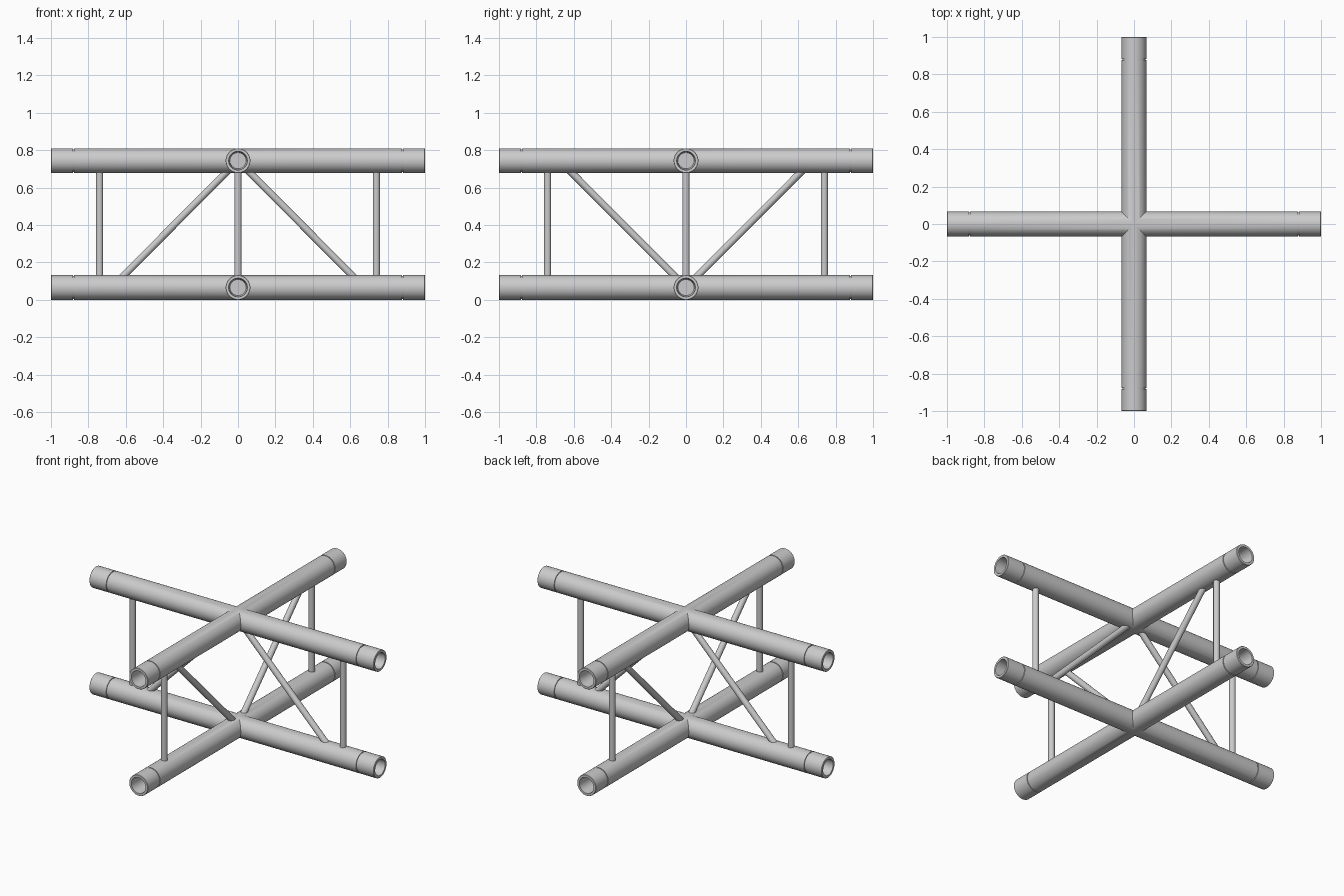
import bpy, bmesh
from math import sin, cos, tan, pi, sqrt, atan2, radians

if "Cube" in bpy.data.objects:
    bpy.data.objects.remove(bpy.data.objects["Cube"])

R = 0.066              # chord tube radius
LOW, HIGH = 0.066, 0.744   # chord axis heights
STRUT_R = 0.019
SEG = 48


def finish(name, bm):
    bmesh.ops.remove_doubles(bm, verts=bm.verts, dist=1e-5)
    bmesh.ops.recalc_face_normals(bm, faces=bm.faces)
    mesh = bpy.data.meshes.new(name)
    bm.to_mesh(mesh)
    bm.free()
    ob = bpy.data.objects.new(name, mesh)
    bpy.context.collection.objects.link(ob)
    bpy.ops.object.select_all(action='DESELECT')
    bpy.context.view_layer.objects.active = ob
    ob.select_set(True)
    bpy.ops.object.shade_smooth_by_angle(angle=radians(35))
    return ob


def turn(u, v, z, k):
    """Rotate an arm-space point (u along, v across) by k quarter turns."""
    for _ in range(k):
        u, v = -v, u
    return u, v, z


def bridge(bm, a, b):
    n = len(a)
    for i in range(n):
        bm.faces.new((a[i], a[(i + 1) % n], b[(i + 1) % n], b[i]))


# Arm profile (distance along, radius): joint groove, end rim, tapered socket
PROFILE = [(0.876, R), (0.876, R - 0.005), (0.882, R - 0.005), (0.882, R),
           (0.998, R), (1.0, R - 0.002), (1.0, 0.050), (0.88, 0.043)]


def chord_cross(name, zc):
    bm = bmesh.new()
    angles = [2 * pi * i / SEG for i in range(SEG)]
    for k in range(4):
        # mitred inner end, so the four arms meet cleanly
        rings = [[bm.verts.new(turn(abs(R * sin(a)), R * sin(a), zc + R * cos(a), k))
                  for a in angles]]
        for u, r in PROFILE:
            rings.append([bm.verts.new(turn(u, r * sin(a), zc + r * cos(a), k))
                          for a in angles])
        for a, b in zip(rings, rings[1:]):
            bridge(bm, a, b)
        bm.faces.new(rings[-1])
    return finish(name, bm)


def strut(name, u_low, u_high, k):
    """Round strut between chord axes, its ends coped to the chord surfaces."""
    slope = (u_high - u_low) / (HIGH - LOW)
    stretch = sqrt(1 + slope * slope)
    bm = bmesh.new()
    low, high = [], []
    for i in range(24):
        a = 2 * pi * i / 24
        du, v = STRUT_R * cos(a) * stretch, STRUT_R * sin(a)
        h = sqrt((R - 0.002) ** 2 - v * v)
        low.append(bm.verts.new(turn(u_low + du + slope * h, v, LOW + h, k)))
        high.append(bm.verts.new(turn(u_high + du - slope * h, v, HIGH - h, k)))
    bridge(bm, low, high)
    return finish(name, bm)


# Upper and lower crossing chords
chord_cross("lower_chord_cross", LOW)
chord_cross("upper_chord_cross", HIGH)

# One post and one diagonal brace per arm; braces alternate direction
for k, side in enumerate(("right", "back", "left", "front")):
    strut(side + "_post", 0.74, 0.74, k)
    if k % 2 == 0:
        strut(side + "_brace", 0.675, 0.0, k)
    else:
        strut(side + "_brace", 0.0, 0.675, k)
